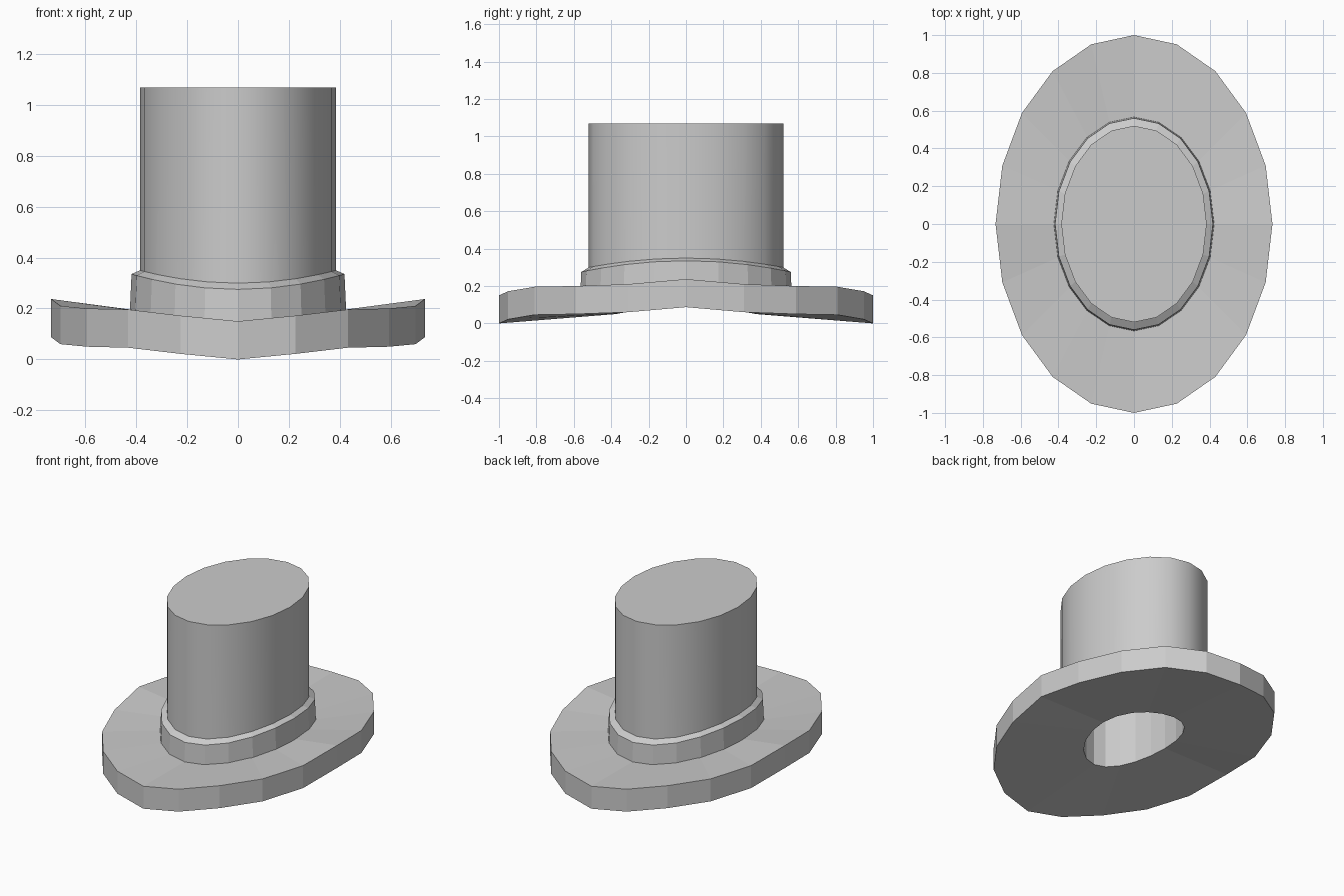
import bpy
import math

if "Cube" in bpy.data.objects:
    bpy.data.objects.remove(bpy.data.objects["Cube"])

SIDES = 20
# rise of the curled brim edge from the front tip (0) round to the side (5)
CURL = [0.0, 0.022, 0.046, 0.05, 0.06, 0.087]


def ring(rx, ry, height):
    """Elliptical loop starting at the front; height(i, angle) gives z."""
    pts = []
    for i in range(SIDES):
        a = 2 * math.pi * i / SIDES
        pts.append((rx * math.sin(a), -ry * math.cos(a), height(i, a)))
    return pts


def saddle(front, side):
    """Height that is low at front and back and high at the sides."""
    return lambda i, a: (front + side) / 2 + (front - side) / 2 * math.cos(2 * a)


def curled(base):
    def h(i, a):
        k = i % 10
        return base + CURL[min(k, 10 - k)]
    return h


def loft(name, rings, cap_first=False, cap_last=False, smooth=False):
    n = SIDES
    verts = [p for r in rings for p in r]
    faces = []
    for k in range(len(rings) - 1):
        for i in range(n):
            j = (i + 1) % n
            faces.append((k * n + i, k * n + j, (k + 1) * n + j, (k + 1) * n + i))
    if cap_first:
        faces.append(tuple(reversed(range(n))))
    if cap_last:
        faces.append(tuple(range((len(rings) - 1) * n, len(rings) * n)))
    mesh = bpy.data.meshes.new(name)
    mesh.from_pydata(verts, [], faces)
    mesh.update()
    obj = bpy.data.objects.new(name, mesh)
    bpy.context.collection.objects.link(obj)
    if smooth:
        bpy.ops.object.select_all(action='DESELECT')
        obj.select_set(True)
        bpy.context.view_layer.objects.active = obj
        bpy.ops.object.shade_smooth_by_angle(angle=math.radians(30))
    return obj


# shared loops where the crown meets the brim
crown_base = ring(0.385, 0.52, saddle(0.147, 0.191))
opening = ring(0.245, 0.375, saddle(0.05, 0.088))

# curled brim with a thick edge
loft("brim", [opening, ring(0.733, 1.0, curled(0.0)),
              ring(0.733, 1.0, curled(0.15)), crown_base])

# tall outer crown
loft("crown", [crown_base, ring(0.385, 0.52, saddle(1.068, 1.068))],
     cap_last=True, smooth=True)

# hollow inside of the crown
loft("crown_lining", [ring(0.245, 0.375, saddle(0.918, 0.918)), opening],
     cap_first=True)

# band around the foot of the crown
loft("band", [ring(0.425, 0.567, saddle(0.13, 0.18)),
              ring(0.418, 0.56, saddle(0.275, 0.335)),
              ring(0.384, 0.519, saddle(0.30, 0.35))])
